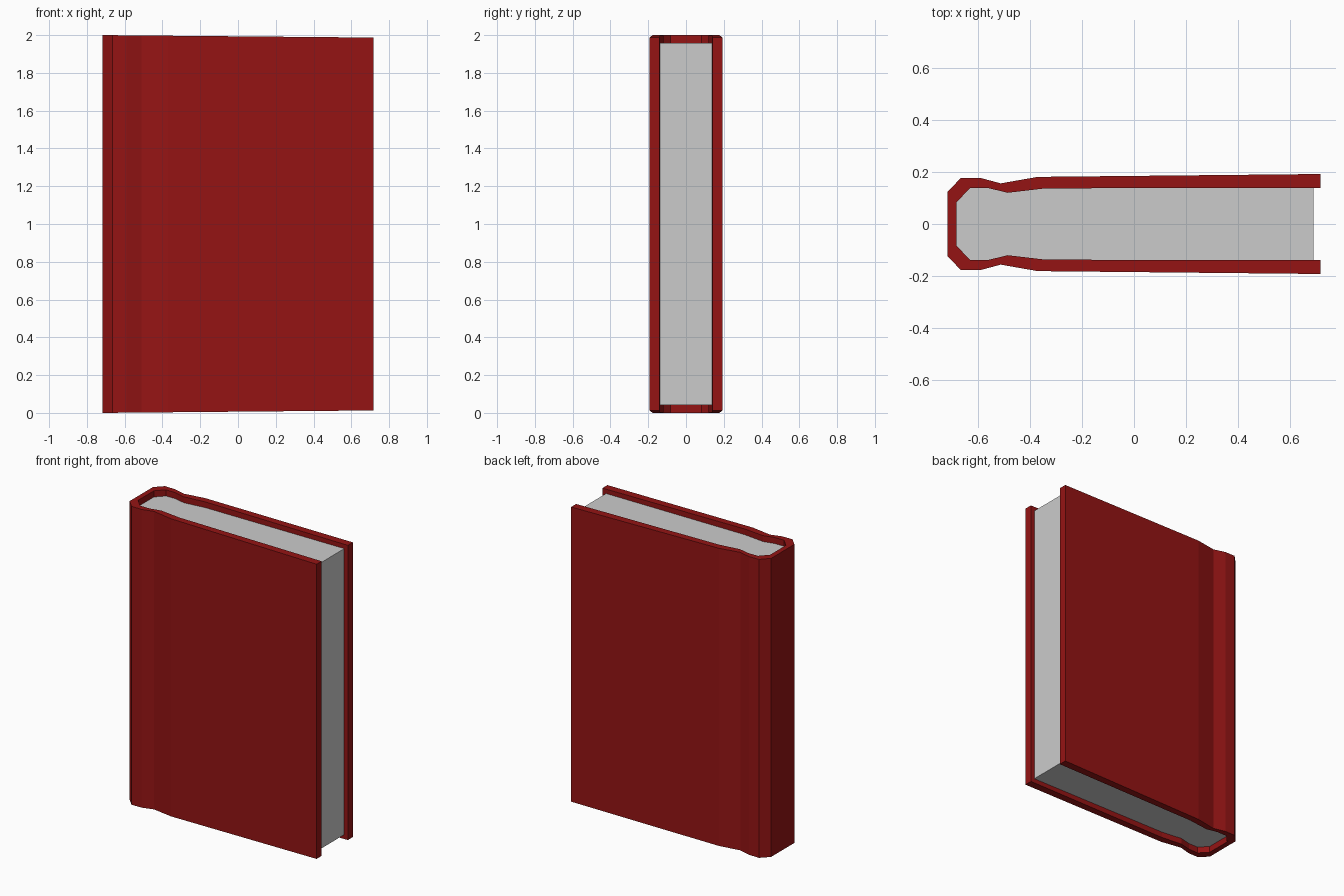
import bpy, bmesh

if "Cube" in bpy.data.objects:
    bpy.data.objects.remove(bpy.data.objects["Cube"])

# Half profiles (x, y) from spine to fore-edge
OUTER = [(-0.717, 0.123), (-0.665, 0.177), (-0.59, 0.177), (-0.512, 0.156),
         (-0.37, 0.181), (0.717, 0.192)]
INNER = [(-0.682, 0.083), (-0.63, 0.138), (-0.56, 0.138), (-0.485, 0.12),
         (-0.34, 0.137), (0.717, 0.139)]


def mirrored(half):
    return half[::-1] + [(x, -y) for x, y in half]


def prism(name, loop, z_range, strip=False):
    """Extrude a closed loop; strip=True caps a thick U shape with quads."""
    bm = bmesh.new()
    low, high = [[bm.verts.new((x, y, z_range(x)[i])) for x, y in loop] for i in (0, 1)]
    n = len(loop)
    for i in range(n):
        j = (i + 1) % n
        bm.faces.new((low[i], low[j], high[j], high[i]))
    for ring in (low, high):
        if strip:
            for i in range(n // 2 - 1):
                bm.faces.new((ring[i], ring[i + 1], ring[n - 2 - i], ring[n - 1 - i]))
        else:
            bm.faces.new(ring)
    bmesh.ops.recalc_face_normals(bm, faces=bm.faces)
    mesh = bpy.data.meshes.new(name)
    bm.to_mesh(mesh)
    bm.free()
    obj = bpy.data.objects.new(name, mesh)
    bpy.context.collection.objects.link(obj)
    return obj


# Cover: bent board around the spine, tapering slightly toward the fore-edge
def cover_z(x):
    t = 0.013 * (x + 0.717) / 1.434
    return t, 2 - t


cover = prism("cover", mirrored(OUTER) + mirrored(INNER)[::-1], cover_z, strip=True)
red = bpy.data.materials.new("dark_red")
red.diffuse_color = (0.3, 0.007, 0.007, 1)
red.use_nodes = True
red.node_tree.nodes["Principled BSDF"].inputs["Base Color"].default_value = red.diffuse_color
cover.data.materials.append(red)

# Page block: fills the inside of the cover, recessed on three sides
pages_half = INNER[:-1] + [(0.69, 0.139)]
prism("pages", mirrored(pages_half), lambda x: (0.042, 1.958))
